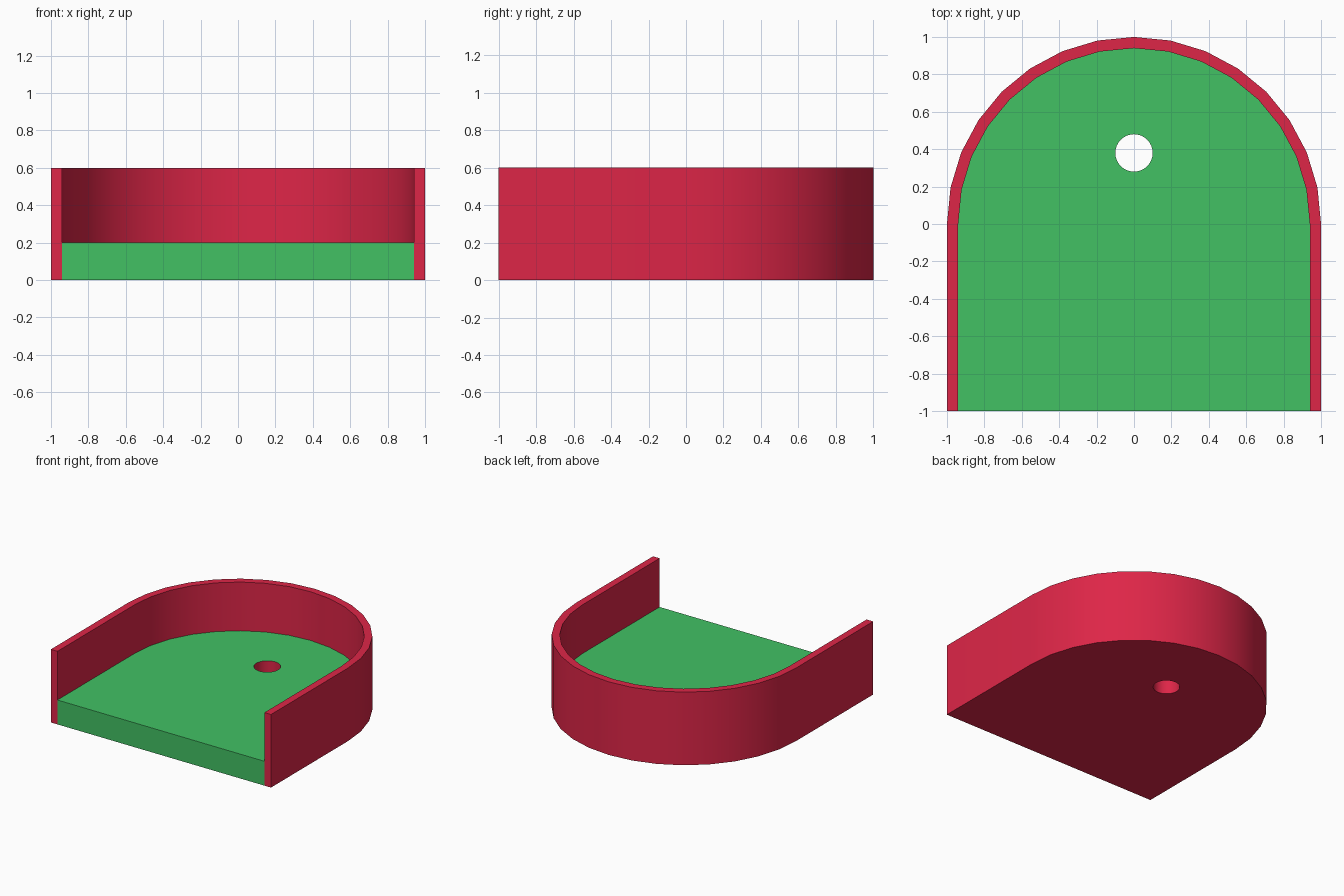
import bpy, bmesh, math

if "Cube" in bpy.data.objects:
    bpy.data.objects.remove(bpy.data.objects["Cube"])

H, FLOOR, R_OUT, R_IN = 0.6, 0.2, 1.0, 0.94
SEG = 16            # segments in the half-round end
HOLE_Y, HOLE_R, HOLE_SEG = 0.38, 0.1, 32


def material(name, rgb):
    m = bpy.data.materials.new(name)
    m.diffuse_color = (*rgb, 1)
    m.use_nodes = True
    m.node_tree.nodes["Principled BSDF"].inputs["Base Color"].default_value = m.diffuse_color
    return m


def arch(r):
    """Open U outline: straight sides with a half-round back."""
    arc = [(r * math.cos(a), r * math.sin(a))
           for a in (math.pi * (1 - i / SEG) for i in range(SEG + 1))]
    return [(-r, -1)] + arc + [(r, -1)]


bm = bmesh.new()


def row(points, z):
    return [bm.verts.new((x, y, z)) for x, y in points]


def strip(a, b, closed=False, smooth=True):
    n = len(a)
    for i in range(n if closed else n - 1):
        j = (i + 1) % n
        bm.faces.new((a[i], a[j], b[j], b[i])).smooth = smooth


def edges(loop):
    out = []
    for a, b in zip(loop, loop[1:] + loop[:1]):
        out.append(bm.edges.get((a, b)) or bm.edges.new((a, b)))
    return out


out_low, out_top = row(arch(R_OUT), 0), row(arch(R_OUT), H)
in_floor, in_top = row(arch(R_IN), FLOOR), row(arch(R_IN), H)
left, right = row([(-R_IN, -1), (R_IN, -1)], 0)
circle = [(HOLE_R * math.cos(t), HOLE_Y + HOLE_R * math.sin(t))
          for t in (2 * math.pi * i / HOLE_SEG for i in range(HOLE_SEG))]
hole_low, hole_top = row(circle, 0), row(circle, FLOOR)

# curved wall: outside, rim, inside
strip(out_low, out_top)
strip(out_top, in_top, smooth=False)
strip(in_top, in_floor)
# wall ends at the open front
for k, corner in ((0, left), (-1, right)):
    bm.faces.new((out_low[k], corner, in_floor[k], in_top[k], out_top[k]))
# drain hole wall
strip(hole_low, hole_top, closed=True)
# floor front edge
front = bm.faces.new((left, right, in_floor[-1], in_floor[0]))
front.material_index = 1
# floor top, with hole
res = bmesh.ops.triangle_fill(bm, use_beauty=True, normal=(0, 0, 1),
                              edges=edges(in_floor) + edges(hole_top))
for f in res["geom"]:
    if isinstance(f, bmesh.types.BMFace):
        f.material_index = 1
# underside, with hole
bmesh.ops.triangle_fill(bm, use_beauty=True, normal=(0, 0, -1),
                        edges=edges(out_low + [right, left]) + edges(hole_low))
bmesh.ops.recalc_face_normals(bm, faces=bm.faces)

mesh = bpy.data.meshes.new("arched_tray")
bm.to_mesh(mesh)
bm.free()
mesh.materials.append(material("crimson red", (0.73, 0.019, 0.064)))
mesh.materials.append(material("grass green", (0.054, 0.533, 0.127)))
tray = bpy.data.objects.new("arched_tray", mesh)
bpy.context.collection.objects.link(tray)

# smooth curves, crisp edges
bpy.context.view_layer.objects.active = tray
tray.select_set(True)
bpy.ops.object.shade_smooth_by_angle(angle=math.radians(30))
